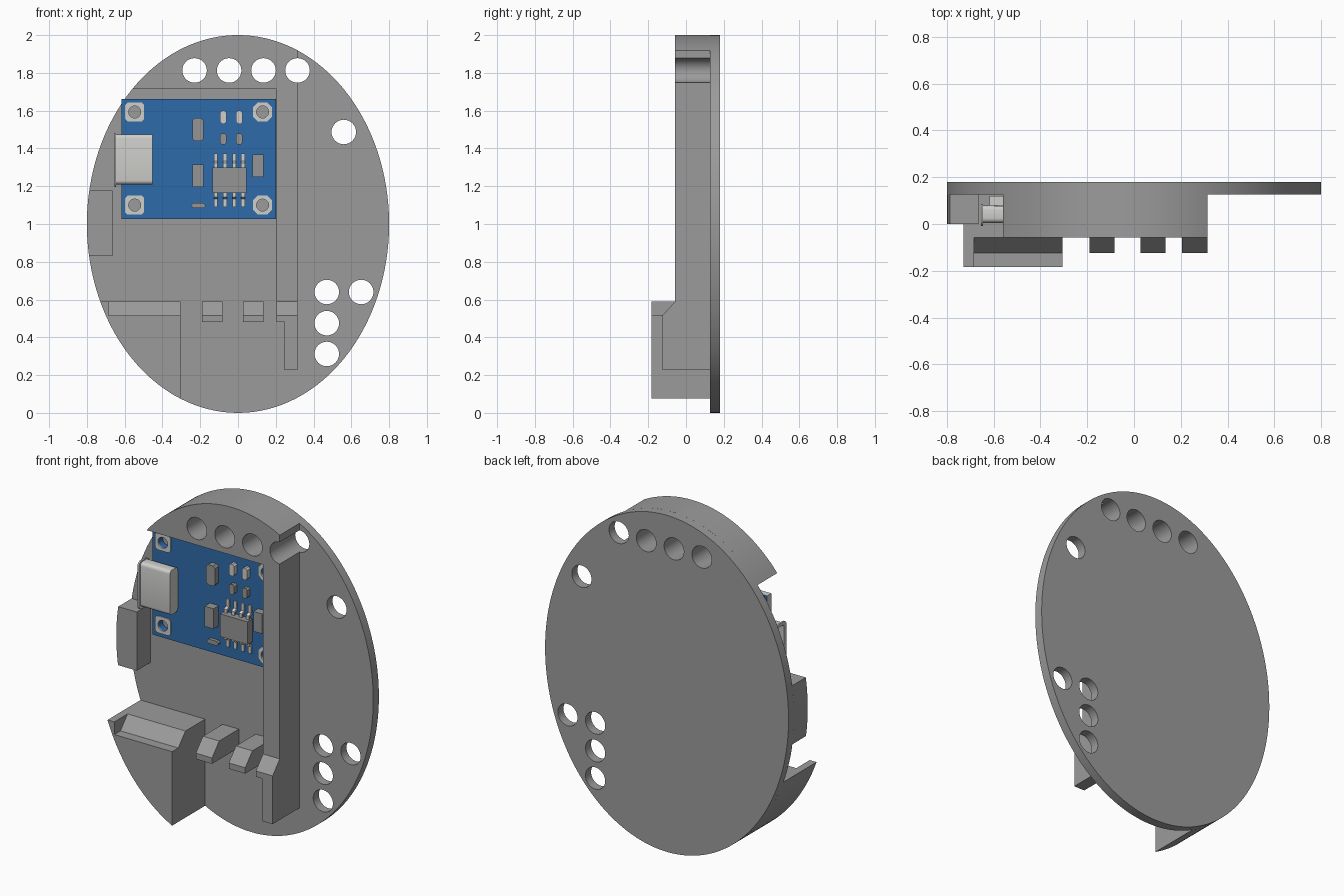
import bpy, bmesh, math
from mathutils import Vector

if "Cube" in bpy.data.objects:
    bpy.data.objects.remove(bpy.data.objects["Cube"])


def material(name, rgb):
    m = bpy.data.materials.new(name)
    m.diffuse_color = (*rgb, 1)
    m.use_nodes = True
    m.node_tree.nodes["Principled BSDF"].inputs["Base Color"].default_value = m.diffuse_color
    return m


GREY = material("body grey", (0.33, 0.33, 0.33))
BLUE = material("board blue", (0.028, 0.145, 0.40))
LIGHT = material("bright metal", (0.62, 0.62, 0.60))
CHIP = material("component grey", (0.30, 0.30, 0.30))


def prism(name, pts, a, b, mat, axis="y"):
    """Extrude (x, z) points along y, or (y, z) points along x."""
    place = (lambda p, d: (p[0], d, p[1])) if axis == "y" else (lambda p, d: (d, p[0], p[1]))
    bm = bmesh.new()
    lo = [bm.verts.new(place(p, a)) for p in pts]
    hi = [bm.verts.new(place(p, b)) for p in pts]
    n = len(pts)
    bm.faces.new(lo)
    bm.faces.new(hi[::-1])
    for i in range(n):
        bm.faces.new((lo[i], hi[i], hi[(i + 1) % n], lo[(i + 1) % n]))
    bmesh.ops.recalc_face_normals(bm, faces=bm.faces)
    me = bpy.data.meshes.new(name)
    bm.to_mesh(me)
    bm.free()
    me.materials.append(mat)
    ob = bpy.data.objects.new(name, me)
    bpy.context.collection.objects.link(ob)
    return ob


def rect(x0, x1, z0, z1, c=0.0):
    """Rectangle, with corners cut by c."""
    if c == 0:
        return [(x0, z0), (x1, z0), (x1, z1), (x0, z1)]
    return [(x0 + c, z0), (x1 - c, z0), (x1, z0 + c), (x1, z1 - c),
            (x1 - c, z1), (x0 + c, z1), (x0, z1 - c), (x0, z0 + c)]


def centred(x, z, w, h, c=0.0):
    return rect(x - w / 2, x + w / 2, z - h / 2, z + h / 2, c)


def arc(t0, t1, n):
    """Points on the oval outline, angles in radians."""
    return [(0.8 * math.cos(t0 + (t1 - t0) * i / n),
             1 + math.sin(t0 + (t1 - t0) * i / n)) for i in range(n + 1)]


def circle(x, z, r, n=32):
    return [(x + r * math.cos(2 * math.pi * i / n), z + r * math.sin(2 * math.pi * i / n))
            for i in range(n)]


def cut(ob, cutters):
    for c in cutters:
        m = ob.modifiers.new("cut", "BOOLEAN")
        m.operation, m.solver, m.object = "DIFFERENCE", "EXACT", c
    bpy.context.view_layer.update()
    dg = bpy.context.evaluated_depsgraph_get()
    me = bpy.data.meshes.new_from_object(ob.evaluated_get(dg))
    ob.modifiers.clear()
    ob.data = me


def smooth(ob):
    ob.data.shade_smooth()
    ob.data.set_sharp_from_angle(angle=math.radians(30))


FRONT, BACK = -0.058, 0.127
helpers = []

# Oval back plate
plate = prism("back_plate", arc(0, 2 * math.pi, 128)[:-1], BACK, 0.18, GREY)

# Crown along the top edge, joined to the long upright wall
t_right = math.acos(0.315 / 0.8)
t_left = math.pi - math.asin(0.715)
crown = prism("crown_and_wall", arc(t_right, t_left, 48)
              + [(0.205, 1.715), (0.205, 0.59), (0.315, 0.59)], FRONT, BACK, GREY)

# Wire holes
holes = [(-0.23, 1.813), (-0.047, 1.813), (0.135, 1.813), (0.315, 1.813), (0.56, 1.487),
         (0.47, 0.64), (0.652, 0.64), (0.47, 0.475), (0.47, 0.312)]
drills = [prism("hole_cutter", circle(x, z, 0.065), -0.5, 0.5, GREY) for x, z in holes]
helpers += drills
cut(plate, drills)
cut(crown, drills[:4])

# Lower left corner block with sloped seat
t_a = math.pi + math.asin(0.41)
t_b = 2 * math.pi - math.acos(0.305 / 0.8)
t_b = math.pi + math.acos(0.305 / 0.8)
corner = prism("corner_block", arc(t_a, t_b, 32) + [(-0.305, 0.59)], -0.183, BACK, GREY)
slope = [(FRONT, 0.59), (-0.125, 0.515), (-0.3, 0.515), (-0.3, 0.7), (FRONT, 0.7)]
notch = prism("seat_cutter", slope, -0.685, -0.2, GREY, "x")
helpers.append(notch)
cut(corner, [notch])

# Sloped support hooks and the leg under the wall
hook = [(BACK, 0.48), (-0.125, 0.48), (-0.125, 0.515), (FRONT, 0.59), (BACK, 0.59)]
for i, (x0, x1) in enumerate([(-0.19, -0.083), (0.027, 0.135), (0.205, 0.315)]):
    prism(f"support_hook_{i + 1}", hook, x0, x1, GREY, "x")
prism("wall_leg", rect(0.245, 0.315, 0.228, 0.48), -0.125, BACK, GREY)

# Left side stop, following the oval
s0, s1 = math.pi - math.asin(0.178), math.pi + math.asin(0.17)
stop = prism("side_stop", arc(s0, s1, 16) + [(-0.665, 0.83), (-0.665, 1.178)], 0.0, BACK, GREY)

# Circuit board: blue faces, pale edges
board = prism("circuit_board", rect(-0.617, 0.202, 1.027, 1.663), 0.08, 0.12, BLUE)
board.data.materials.append(LIGHT)
for p in board.data.polygons:
    p.material_index = 0 if abs(p.normal.y) > 0.5 else 1

# Drilled corner pads
pads, bores = [], []
for x, c in ((-0.547, 0.012), (0.13, 0.025)):
    for z in (1.593, 1.1):
        pads.append(prism("corner_pad", centred(x, z, 0.1, 0.1, c), 0.074, 0.08, LIGHT))
        bores.append(prism("pad_cutter", circle(x, z, 0.032, 20), 0.0, 0.125, CHIP))
helpers += bores
cut(board, bores)
for pad, bore in zip(pads, bores):
    cut(pad, [bore])
    smooth(pad)

# Charging socket: rounded shell, open to the left, with a flared rim
def yz_rounded(y0, y1, z0, z1, r):
    pts = []
    for cy, cz, a in ((y1 - r, z1 - r, 0), (y0 + r, z1 - r, 90),
                      (y0 + r, z0 + r, 180), (y1 - r, z0 + r, 270)):
        pts += [(cy + r * math.cos(math.radians(a + k * 22.5)),
                 cz + r * math.sin(math.radians(a + k * 22.5))) for k in range(5)]
    return pts


shell = prism("socket_shell", yz_rounded(0.005, 0.08, 1.21, 1.475, 0.02), -0.645, -0.452, LIGHT, "x")
rim = prism("socket_rim", yz_rounded(-0.008, 0.086, 1.195, 1.482, 0.025), -0.655, -0.645, LIGHT, "x")
mouth = prism("socket_cutter", yz_rounded(0.014, 0.071, 1.222, 1.463, 0.014), -0.8, -0.49, LIGHT, "x")
helpers.append(mouth)
cut(shell, [mouth])
cut(rim, [mouth])
prism("socket_tongue", rect(-0.62, -0.49, 1.26, 1.425), 0.035, 0.05, CHIP)

# Chip with two rows of bent legs
prism("chip", rect(-0.135, 0.045, 1.165, 1.3), 0.025, 0.072, CHIP)
for x in (-0.118, -0.069, -0.02, 0.027):
    for side in (-1, 1):
        z = lambda d: 1.2325 + side * d
        leg = [(0.05, z(0.06)), (0.05, z(0.09)), (0.07, z(0.1)), (0.07, z(0.142)),
               (0.08, z(0.142)), (0.08, z(0.09)), (0.06, z(0.08)), (0.06, z(0.06))]
        prism("chip_leg", leg, x - 0.01, x + 0.01, LIGHT, "x")

# Small surface parts: x, z, width, height, corner cut, front y, colour
for x, z, w, h, c, y, mat in [
        (-0.212, 1.5, 0.058, 0.12, 0.012, 0.045, CHIP),
        (-0.212, 1.255, 0.058, 0.12, 0, 0.03, CHIP),
        (-0.21, 1.097, 0.075, 0.026, 0.01, 0.06, CHIP),
        (0.105, 1.308, 0.058, 0.118, 0, 0.035, CHIP),
        (-0.078, 1.565, 0.034, 0.07, 0.01, 0.05, LIGHT),
        (0.007, 1.565, 0.034, 0.07, 0.01, 0.05, LIGHT),
        (-0.078, 1.45, 0.034, 0.06, 0.01, 0.05, CHIP),
        (0.007, 1.45, 0.034, 0.06, 0.01, 0.05, CHIP)]:
    prism("surface_part", centred(x, z, w, h, c), y, 0.08, mat)

for ob in (plate, crown, corner, stop, board, shell, rim):
    smooth(ob)
for ob in helpers:
    bpy.data.objects.remove(ob)
